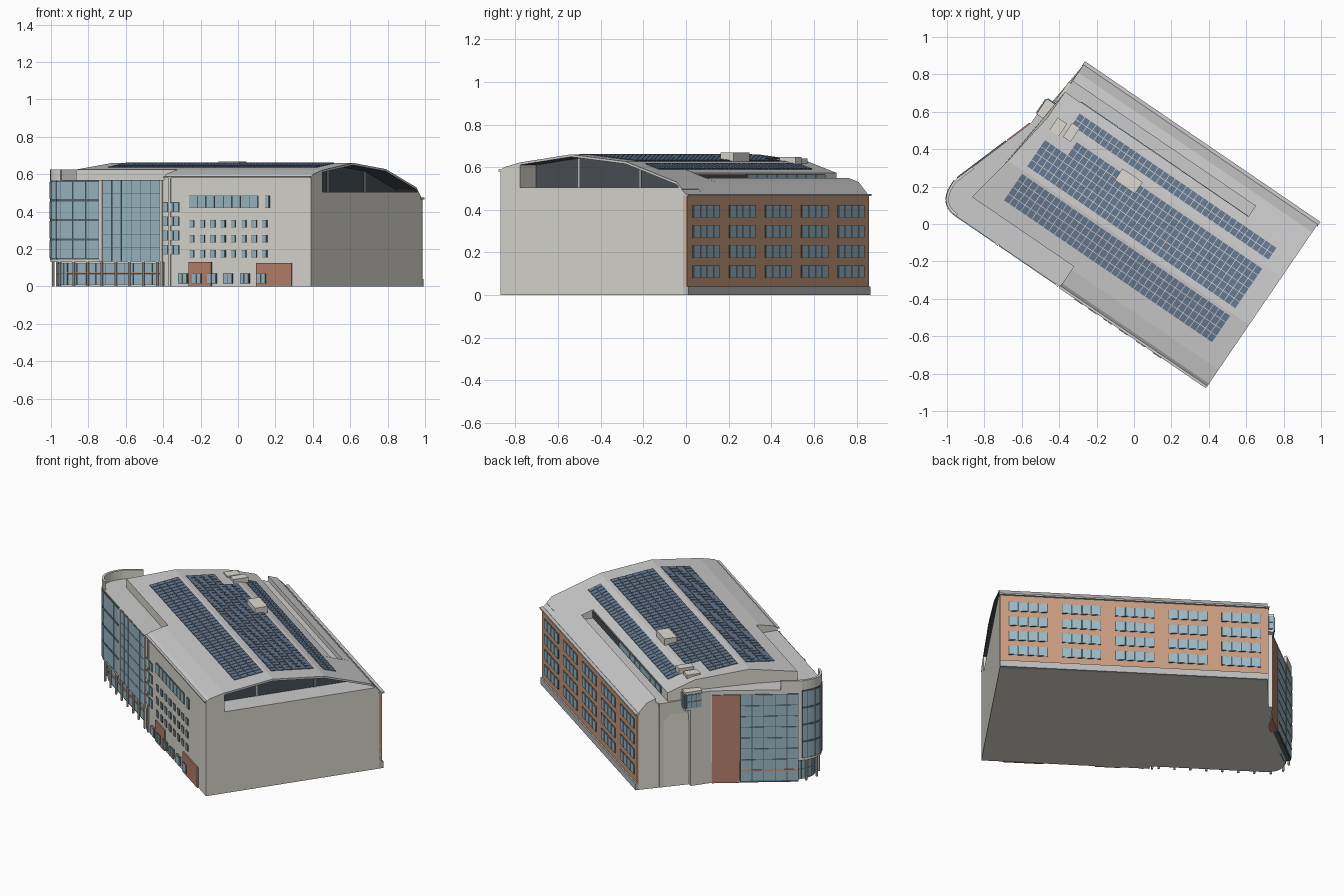
import bpy, bmesh, math
from mathutils import Matrix, Vector

if "Cube" in bpy.data.objects:
    bpy.data.objects.remove(bpy.data.objects["Cube"])

# Local frame: x along the building (0 = plain gable end), y = depth from the front facade
FRAME = Matrix.Translation((0.39, -0.87, 0)) @ Matrix.Rotation(math.radians(-34.3), 4, 'Z')
COL = dict(wall=(.72, .70, .64), roof=(.62, .64, .61), glass=(.33, .49, .57), frame=(.10, .13, .15),
           brick=(.58, .33, .21), panel=(.47, .22, .15), solar=(.13, .19, .28), dark=(.07, .08, .09),
           plinth=(.5, .5, .5))
parts = {}


def mat(key):
    m = bpy.data.materials.get(key) or bpy.data.materials.new(key)
    m.diffuse_color = (*COL[key], 1)
    m.use_nodes = True
    m.node_tree.nodes["Principled BSDF"].inputs["Base Color"].default_value = m.diffuse_color
    return m


def part(name, col):
    return parts.setdefault(name, (bmesh.new(), col))[0]


def prism(bm, A, B):
    a = [bm.verts.new(p) for p in A]
    b = [bm.verts.new(p) for p in B]
    n = len(a)
    bm.faces.new(a[::-1])
    bm.faces.new(b)
    for i in range(n):
        bm.faces.new((a[i], a[(i + 1) % n], b[(i + 1) % n], b[i]))


def along(bm, prof, x0, x1):
    """Extrude a (y, z) profile along x; x0 may depend on y."""
    f = x0 if callable(x0) else (lambda y: x0)
    prism(bm, [(f(y), y, z) for y, z in prof], [(x1, y, z) for y, z in prof])


def up(bm, outline, z0, z1):
    prism(bm, [(x, y, z0) for x, y in outline], [(x, y, z1) for x, y in outline])


def wall_box(bm, p, q, a0, a1, z0, z1, o0, o1):
    """Box on the wall line p->q: a along the wall, o outward."""
    p = Vector(p)
    d = (Vector(q) - p).normalized()
    n = Vector((-d.y, d.x))
    up(bm, [p + d * a + n * o for a, o in ((a0, o0), (a1, o0), (a1, o1), (a0, o1))], z0, z1)


def glaze(name, p, q, a0, a1, z0, z1, cols=1, rows=1, gap=.006, vgap=None, o=0):
    """Dark backing frame with a grid of panes."""
    vgap = gap if vgap is None else vgap
    wall_box(part(name + "_frames", "frame"), p, q, a0, a1, z0, z1, o - .01, o + .003)
    w, h = (a1 - a0) / cols, (z1 - z0) / rows
    for i in range(cols):
        for j in range(rows):
            wall_box(part(name + "_panes", "glass"), p, q, a0 + i * w + gap / 2, a0 + (i + 1) * w - gap / 2,
                     z0 + j * h + vgap / 2, z0 + (j + 1) * h - vgap / 2, o - .005, o + .006)


# Roof profile (y, z)
ROOF = [(0, .585), (.02, .60), (.11, .622), (.40, .66), (.71, .627), (1.0, .53), (1.05, .475)]
TROUGH = [(.71, .627), (.875, .573), (.875, .52), (.945, .52), (.945, .549), (1.0, .53), (1.05, .475)]


def rz(v):
    for (a, za), (b, zb) in zip(ROOF, ROOF[1:]):
        if a <= v <= b:
            return za + (zb - za) * (v - a) / (b - a)


# Main body: right part, slotted middle part, set-back left part
body = part("main_body", "wall")
along(body, [(0, 0)] + ROOF + [(1.05, 0)], -.33, -.14)
along(body, [(0, 0)] + ROOF[:4] + TROUGH + [(1.05, 0)], -.95, -.33)
along(body, [(.13, 0), (.13, rz(.13)), ROOF[3]] + TROUGH + [(1.05, 0)],
      lambda y: min(-1.515, -1.61 + .19 * (y - .13)), -.95)

# Gable end with open recess under the roof
along(part("gable_wall", "wall"), [(0, 0), ROOF[0], ROOF[1], ROOF[2], (.11, .505), (1.02, .505), (1.05, .475), (1.05, 0)],
      -.14, 0)
edge = [(.11, .622), (.40, .66), (.71, .627), (1.0, .53), (1.03, .497)]
along(part("roof_overhang", "roof"), edge + [(y, z - .012) for y, z in edge[::-1]], -.14, 0)
along(part("gable_glazing", "dark"), [(.11, .505), (.11, .61), (.40, .648), (.71, .615), (1.0, .518), (1.01, .505)],
      -.145, -.134)
for v in (.35, .70):
    along(part("gable_mullions", "plinth"), [(v, .505), (v, rz(v) - .013), (v + .008, rz(v) - .013), (v + .008, .505)],
          -.135, -.131)

# Roof slot clerestory
wall_box(part("slot_dark_wall", "dark"), (-1.515, .875), (0, .875), .75, 1.18, .525, .565, -.005, .004)
glaze("slot", (-1.515, .875), (0, .875), .1, .75, .525, .567, 8)

# Left wing with rounded corner
P0, P1, P2 = Vector((-1.62, 0)), Vector((-1.745, 0)), Vector((-1.735, .15))
arc = [P0 * (1 - t) ** 2 + P1 * 2 * t * (1 - t) + P2 * t * t for t in [i / 10 for i in range(11)]]
END = Vector((-1.572, .635))
wing = [Vector((-.93, 0))] + arc + [END, Vector((-1.57, .757)), Vector((-1.51, .757)), Vector((-1.3, .4)),
                                   Vector((-.93, .3))]
C = Vector((-.93, .7))
inner = [C + (p - C) * .96 for p in wing]
up(part("left_wing", "wall"), wing, .13, .57)
up(part("left_wing_ground_floor", "wall"), inner, 0, .13)
up(part("stair_wall", "wall"), [(-1.565, .55), END, (-1.57, .757), (-1.5, .757), (-1.5, .55)], 0, .53)
up(part("stair_wall", "wall"), [(-1.53, .757), (-1.53, .93), (-1.5, .93), (-1.5, .757)], 0, .52)
for i, (p, q) in enumerate(zip(arc, arc[1:])):
    L = (q - p).length
    glaze("corner", p, q, 0, L, .145, .565, 1, 4, .002, .012)
    wall_box(part("corner_screen", "wall"), p, q, 0, L, .57, .625, -.012, .002)
    a, b = inner[1 + i], inner[2 + i]
    glaze("corner_ground", a, b, 0, (b - a).length, .008, .125, 1, 2, .003)
slant = (END - P2).length
wall_box(part("corner_screen", "wall"), P2, END, 0, .12, .57, .625, -.012, .002)
wall_box(part("end_glass_backing", "frame"), P2, END, .02, slant * .68, 0, .14, -.04, .002)
glaze("end", P2, END, .02, slant * .68, .01, .545, 5, 8, .004)
wall_box(part("end_brown_panel", "panel"), P2, END, slant * .69, slant - .005, 0, .545, -.04, .006)
wall_box(part("orange_band", "brick"), P2, END, .02, slant * .68, .07, .08, 0, .008)

# Front facade; fx converts a grid x reading to distance along it
F0, F1 = (0, 0), (-1, 0)
fx = lambda x: (.39 - x) / .826
glaze("ribbon", F0, F1, 1.37, 1.62, .145, .565, 3, 4, .004, .012)
glaze("curtain", F0, F1, .975, 1.345, .135, .568, 6, 6, .004)
G0, G1 = (0, inner[0].y), (-1, inner[0].y)
glaze("front_ground", G0, G1, .98, 1.59, .008, .125, 10, 2, .005)
wall_box(part("orange_band", "brick"), G0, G1, .96, 1.59, .068, .078, 0, .012)
for j in range(4):
    glaze("stacked", F0, F1, .85, .955, .17 + j * .076, .222 + j * .076, 3)
for i in range(8):
    a = fx(-.245 + i * .0555)
    for z in (.155, .235, .315):
        glaze("small", F0, F1, a - .016, a + .016, z, z + .04, 1)
glaze("upper_ribbon", F0, F1, fx(.11), fx(-.26), .42, .487, 8)
glaze("upper_ribbon", F0, F1, fx(.17), fx(.145), .42, .487, 1)
wall_box(part("front_brown_panels", "panel"), F0, F1, fx(-.14), fx(-.26), 0, .13, -.01, .008)
wall_box(part("front_brown_panels", "panel"), F0, F1, fx(.29), fx(.10), 0, .125, -.01, .008)
for x in (-.29, -.215, -.135, -.05, .04, .13):
    glaze("ground", F0, F1, fx(x) - .029, fx(x) + .029, .015, .068, 2, 1, .004, None, .008)
wall_box(part("front_pilaster", "wall"), F0, F1, .905, .915, 0, .585, -.01, .008)
wall_box(part("front_pilaster", "wall"), F0, F1, .96, .97, .0, .57, -.01, .008)
wall_box(part("front_pilaster", "wall"), F0, F1, 1.348, 1.367, .13, .57, -.01, .008)
wall_box(part("front_cornice", "roof"), F0, F1, 0, .95, .58, .588, -.01, .01)

# Slim columns under the wing
for p in [Vector((-a, .008)) for a in (1.0, 1.09, 1.18, 1.27, 1.36, 1.45, 1.54)] + [arc[1] + Vector((.01, .01)),
                                                                                  arc[5] + Vector((.012, .01)),
                                                                                  arc[9] + Vector((.012, 0))]:
    bmesh.ops.create_cone(part("columns", "wall"), cap_ends=True, segments=10, radius1=.007, radius2=.007, depth=.13,
                          matrix=Matrix.Translation((p.x, p.y, .065)))

# Brick back facade
K0, K1 = (-1.515, 1.05), (0, 1.05)
wall_box(part("brick_wall", "brick"), K0, K1, 0, 1.515, .04, .465, -.01, .008)
wall_box(part("plinth", "plinth"), K0, K1, 0, 1.515, 0, .04, -.01, .017)
wall_box(part("gutter", "roof"), K0, K1, -.005, 1.52, .465, .474, -.01, .02)
for g in range(5):
    for j in range(4):
        a = 1.515 - .27 - g * .301
        glaze("back", K0, K1, a, a + .222, .08 + j * .0945, .14 + j * .0945, 4, 1, .008, .004, .008)

# Solar arrays: (y start, y end, rows)
for y0, y1, rows in ((.21, .385, 4), (.43, .69, 6), (.745, .825, 2)):
    h = (y1 - y0) / rows
    for r in range(rows):
        a, b = y0 + r * h + .002, y0 + (r + 1) * h - .002
        prof = [(a, rz(a) - .002), (a, rz(a) + .004), (b, rz(b) + .004), (b, rz(b) - .002)]
        for c in range(37):
            x = -1.46 + c * .0365
            if x < -1.32 and (y0 > .7 and x < -1.4 or .6 < a < .7):
                continue
            along(part("solar_panels", "solar"), prof, x + .002, x + .0345)


# Rooftop boxes and the glazed lantern beside the stair
def block(name, x0, x1, y0, y1, z0, z1):
    up(part(name, "wall"), [(x0, y0), (x1, y0), (x1, y1), (x0, y1)], z0, z1)


block("roof_unit", -1.03, -.90, .635, .71, .6, .668)
block("roof_hatch", -1.39, -1.34, .67, .76, .6, .648)
block("roof_hatch", -1.47, -1.41, .66, .74, .6, .64)
block("lantern", -1.575, -1.49, .69, .79, .47, .585)
glaze("lantern", (-1.575, .69), (-1.575, .79), .004, .096, .485, .57, 3, 2, .004)
glaze("lantern", (-1.575, .79), (-1.49, .79), .004, .08, .485, .57, 3, 2, .004)

# Turn every part into an object
for name, (bm, col) in parts.items():
    bmesh.ops.recalc_face_normals(bm, faces=bm.faces)
    me = bpy.data.meshes.new(name)
    me.materials.append(mat(col))
    if name in ("main_body", "left_wing", "gable_wall", "roof_overhang"):
        me.materials.append(mat("roof"))
        me.materials.append(mat("dark"))
        for f in bm.faces:
            f.material_index = 1 if f.normal.z > .2 else 2 if name == "roof_overhang" and f.normal.z < -.2 else 0
    bm.to_mesh(me)
    bm.free()
    ob = bpy.data.objects.new(name, me)
    ob.matrix_world = FRAME
    bpy.context.collection.objects.link(ob)
